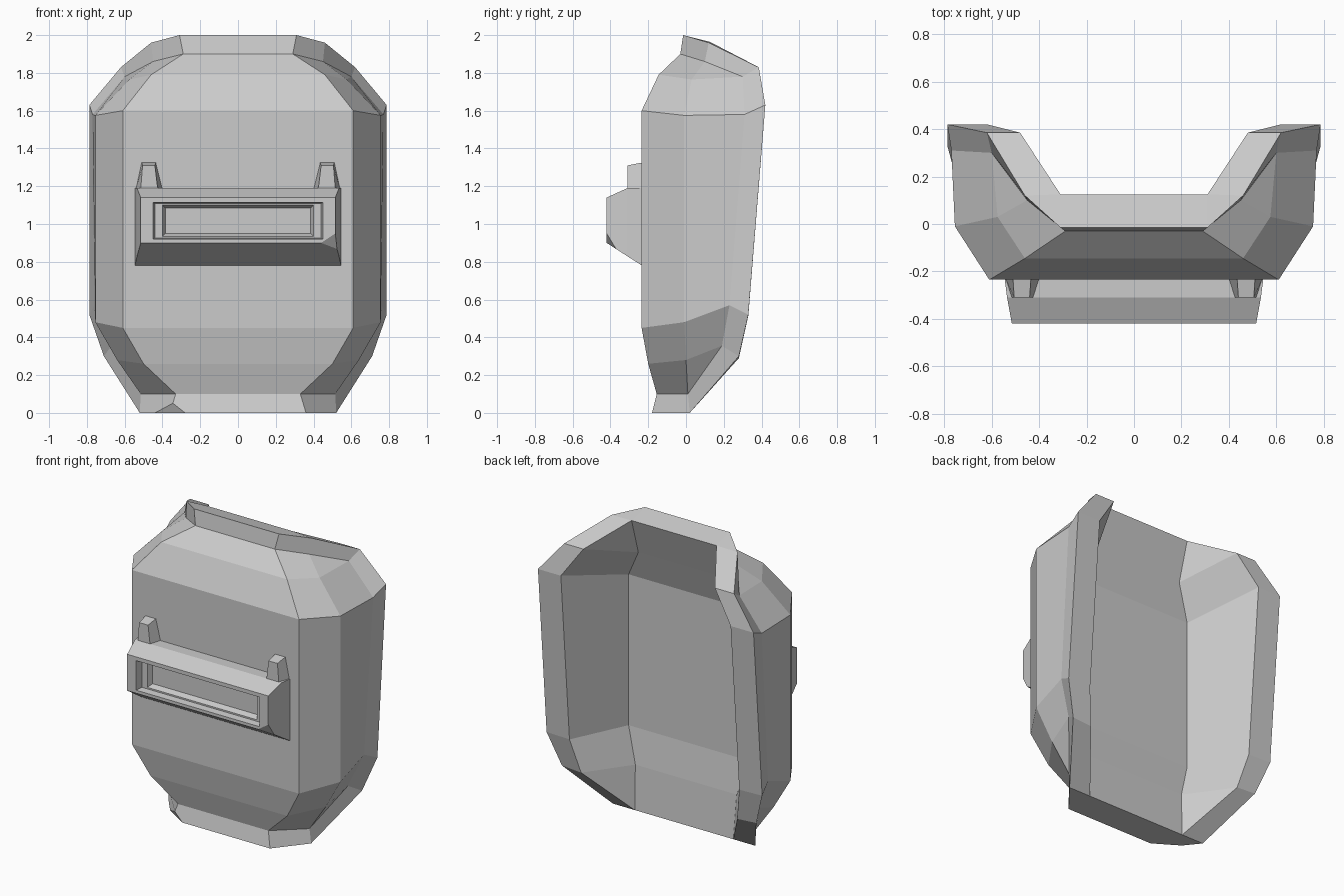
import bpy, bmesh
from mathutils import Vector

if "Cube" in bpy.data.objects:
    bpy.data.objects.remove(bpy.data.objects["Cube"])


def finish(bm, name):
    bmesh.ops.remove_doubles(bm, verts=bm.verts, dist=0.0005)
    bmesh.ops.recalc_face_normals(bm, faces=bm.faces)
    me = bpy.data.meshes.new(name)
    bm.to_mesh(me)
    bm.free()
    ob = bpy.data.objects.new(name, me)
    bpy.context.collection.objects.link(ob)
    return ob


def face(bm, pts):
    # polygon from coordinates, ignoring repeated corners
    pts = list(dict.fromkeys(tuple(p) for p in pts))
    if len(pts) > 2:
        bm.faces.new([bm.verts.new(p) for p in pts])


def flip(p):
    return (-p[0], p[1], p[2])


def both(bm, pts):
    face(bm, pts)
    face(bm, [flip(p) for p in pts])


def chip(bm, a, b, c, corner, faces=None):
    # slice off a corner through three points and close the cut
    bmesh.ops.remove_doubles(bm, verts=bm.verts, dist=0.0005)
    a, b, c, corner = map(Vector, (a, b, c, corner))
    n = (b - a).cross(c - a)
    if n.dot(corner - a) < 0:
        n = -n
    fs = [f for f in bm.faces if faces is None or faces(f)]
    es = {e for f in fs for e in f.edges}
    vs = {v for f in fs for v in f.verts}
    bmesh.ops.bisect_plane(bm, geom=list(vs) + list(es) + fs,
                           plane_co=a, plane_no=n, clear_outer=True)
    bmesh.ops.holes_fill(bm, edges=[e for e in bm.edges if e.is_boundary])


# Mask shell: right-hand rows from bottom to top; front corner, cheek, groove, rim
lip0, lip1 = (.52, .02, 0), (.515, .01, .1)
top0, top1 = (.45, .10, 1.86), (.46, .12, 1.96)
rows = [
    [(.36, -.18, 0), lip0, lip0, lip0],
    [(.33, -.155, .1), lip1, lip1, lip0],
    [(.50, -.20, .26), (.64, 0, .28), (.67, .19, .355), (.71, .28, .30)],
    [(.61, -.235, .45), (.755, -.01, .48), (.76, .23, .57), (.787, .33, .52)],
    [(.61, -.235, 1.6), (.755, -.01, 1.575), (.77, .31, 1.58), (.787, .42, 1.63)],
    [(.46, -.145, 1.79), (.575, .03, 1.765), (.60, .30, 1.78), (.62, .385, 1.83)],
    [(.29, -.03, 1.9), top0, top0, top1],
    [(.31, -.015, 2), top1, top1, top1],
]
bm = bmesh.new()
for lo, hi in zip(rows, rows[1:]):
    face(bm, [flip(lo[0]), lo[0], hi[0], flip(hi[0])])
    for i in range(3):
        both(bm, [lo[i], lo[i + 1], hi[i + 1], hi[i]])

# Inner wall and thick rear rim
in0, in2, in3 = (.36, .02, 0), (.37, 0, .29), (.44, -.03, .52)
in4, in5, in7 = (.44, -.03, 1.516), (.32, .04, 1.72), (.31, .125, 1.965)
e2, e3, e4, e5 = (.57, .28, .29), (.62, .33, .515), (.62, .42, 1.63), (.48, .385, 1.83)
d2, d3, d4, d5 = (rows[i][3] for i in range(2, 6))
chain = [rows[0][0], in0, in2, in3, in4, in5, in7, rows[7][0]]
for a, b in zip(chain, chain[1:]):
    face(bm, [flip(a), a, b, flip(b)])
for poly in ([in3, in4, e4, e3], [in4, in5, e5, e4], [in5, in7, e5],
             [in2, in3, e3, e2], [in0, in2, e2],
             [d4, e4, e3, d3], [d5, e5, e4, d4], [top1, in7, e5, d5],
             [rows[7][0], top1, in7], [d3, d2, e2, e3], [d2, lip0, in0, e2],
             [lip0, rows[0][0], in0]):
    both(bm, poly)
# chipped left corner of the bottom lip
chip(bm, (-.44, -.08, 0), (-.28, -.18, 0), (-.347, -.168, .055), (-.36, -.18, 0),
     lambda f: all(v.co.z < .11 for v in f.verts))
finish(bm, "mask_shell")

# Visor housing: stacked rectangles (half width, z low, z high, y), stepping into the window
rings = [(.545, .78, 1.19, -.233), (.535, .829, 1.19, -.31), (.515, .90, 1.14, -.42),
         (.45, .92, 1.115, -.42), (.44, .925, 1.108, -.375), (.40, .935, 1.10, -.375),
         (.385, .95, 1.085, -.34)]
loops = [[(-w, y, a), (w, y, a), (w, y, b), (-w, y, b)] for w, a, b, y in rings]
bm = bmesh.new()
face(bm, loops[0])
face(bm, loops[-1])
for lo, hi in zip(loops, loops[1:]):
    for i in range(4):
        j = (i + 1) % 4
        face(bm, [lo[i], lo[j], hi[j], hi[i]])
# chipped lower right corner
chip(bm, (.44, -.42, .9), (.515, -.42, .95), (.523, -.37, .867), (.515, -.42, .9))
finish(bm, "visor_housing")

# Visor lugs: tapered blocks above the housing
for side, name in ((1, "visor_lug_right"), (-1, "visor_lug_left")):
    bm = bmesh.new()
    back = [(.40, -.233, 1.185), (.54, -.233, 1.185), (.51, -.233, 1.325), (.435, -.233, 1.325)]
    front = [(.425, -.31, 1.185), (.515, -.31, 1.185), (.505, -.31, 1.31), (.44, -.31, 1.31)]
    if side < 0:
        back, front = [flip(p) for p in back], [flip(p) for p in front]
    face(bm, back)
    face(bm, front)
    for i in range(4):
        j = (i + 1) % 4
        face(bm, [back[i], back[j], front[j], front[i]])
    finish(bm, name)
